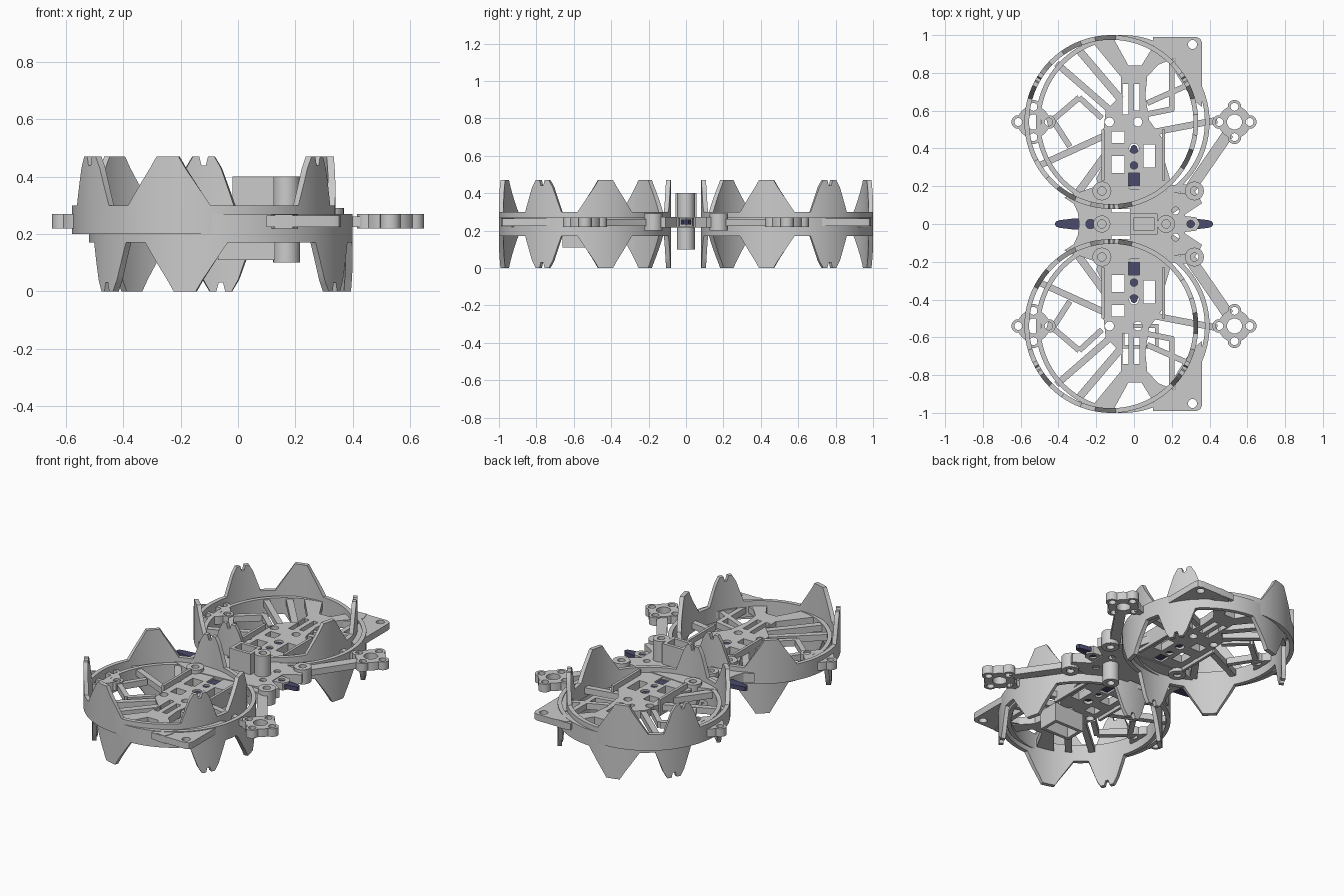
import bpy, bmesh, math
from math import sin, cos, radians, pi

if "Cube" in bpy.data.objects:
    bpy.data.objects.remove(bpy.data.objects["Cube"])

def circle(x, y, r, n=20):
    return [(x + r * cos(2 * pi * i / n), y + r * sin(2 * pi * i / n)) for i in range(n)]

def smooth(ob):
    bpy.ops.object.select_all(action='DESELECT')
    ob.select_set(True)
    bpy.context.view_layer.objects.active = ob
    bpy.ops.object.shade_smooth_by_angle(angle=radians(30))

def plate(name, loops, z0, z1, s=1, mat=None):
    """Flat plate: first loop is the outline, the others are holes; s=-1 mirrors in y."""
    cu = bpy.data.curves.new(name, 'CURVE')
    cu.dimensions, cu.fill_mode, cu.extrude = '2D', 'BOTH', (z1 - z0) / 2
    for lp in loops:
        sp = cu.splines.new('POLY')
        sp.points.add(len(lp) - 1)
        for p, (x, y) in zip(sp.points, lp):
            p.co = (x, y * s, 0, 1)
        sp.use_cyclic_u = True
    ob = bpy.data.objects.new(name, cu)
    ob.location.z = (z0 + z1) / 2
    bpy.context.collection.objects.link(ob)
    bpy.ops.object.select_all(action='DESELECT')
    ob.select_set(True)
    bpy.context.view_layer.objects.active = ob
    bpy.ops.object.convert(target='MESH')
    ob = bpy.context.object
    if mat:
        ob.data.materials.append(mat)
    smooth(ob)
    return ob

def bar(name, x1, y1, x2, y2, w, z0, z1, s=1):
    L = math.hypot(x2 - x1, y2 - y1)
    nx, ny = -(y2 - y1) / L * w / 2, (x2 - x1) / L * w / 2
    plate(name, [[(x1 + nx, y1 + ny), (x2 + nx, y2 + ny), (x2 - nx, y2 - ny), (x1 - nx, y1 - ny)]], z0, z1, s)

def box(x0, x1, y0, y1):
    return [(x0, y0), (x1, y0), (x1, y1), (x0, y1)]

# crown tooth profiles: (degrees from tooth centre, height above valley)
WIDE = [(-19, 0), (-8, .13), (-5, .17), (5, .17), (8, .13), (19, 0)]
TWIN = [(-14, 0), (-8, .13), (-5, .17), (-2, .17), (-1, .14), (1, .14), (2, .17), (5, .17), (8, .13), (14, 0)]

def tooth_height(a):
    for centre, prof in [(106, WIDE), (226, WIDE), (346, WIDE), (30, TWIN), (150, TWIN), (270, TWIN)]:
        d = (a - centre + 180) % 360 - 180
        for (a0, h0), (a1, h1) in zip(prof, prof[1:]):
            if a0 <= d <= a1:
                return h0 + (h1 - h0) * (d - a0) / (a1 - a0)
    return 0

def crown(name, cx, cy, base, valley, flip, s):
    bm = bmesh.new()
    rows = []
    for a in range(360):
        z = valley + flip * tooth_height(a)
        c, q = cos(radians(a)), sin(radians(a)) * s
        rows.append([bm.verts.new((cx + r * c, s * cy + r * q, h))
                     for r, h in ((.46, base), (.46, z), (.435, z), (.435, base))])
    for i in range(360):
        a, b = rows[i], rows[(i + 1) % 360]
        for k in range(4):
            bm.faces.new((a[k], b[k], b[(k + 1) % 4], a[(k + 1) % 4]))
    bmesh.ops.recalc_face_normals(bm, faces=bm.faces)
    me = bpy.data.meshes.new(name)
    bm.to_mesh(me)
    bm.free()
    ob = bpy.data.objects.new(name, me)
    bpy.context.collection.objects.link(ob)
    smooth(ob)

def pad_outline(cx, cy):
    pts = []
    for i in range(72):
        t = 2 * pi * i / 72
        d = (t + pi / 4) % (pi / 2) - pi / 4
        k = .036 ** 2 - (.081 * sin(d)) ** 2
        r = max(.085, .081 * cos(d) + math.sqrt(k)) if k > 0 else .085
        pts.append((cx + r * cos(t), cy + r * sin(t)))
    return pts

blue = bpy.data.materials.new("dark_blue")
blue.diffuse_color = (.07, .07, .15, 1)
blue.use_nodes = True
blue.node_tree.nodes["Principled BSDF"].inputs["Base Color"].default_value = blue.diffuse_color

# struts inside each ring: x1, y1, x2, y2, width
STRUTS = [(-.43, .55, -.29, .67, .03), (-.29, .67, -.17, .56, .03), (-.43, .55, -.34, .41, .03),
          (-.5, .31, -.15, .47, .035), (-.41, .85, -.1, .58, .035), (-.3, .93, -.07, .66, .04),
          (-.46, .54, -.42, .55, .05), (.2, .87, .2, .60, .03), (.21, .61, .06, .58, .03),
          (.44, .55, .02, .47, .035), (.3, .19, .5, .48, .06), (-.33, .12, -.14, .38, .04),
          (.34, .76, .07, .64, .03)]

for s, side in ((1, "back"), (-1, "front")):
    # toothed guard rings, upper and lower
    crown(side + "_upper_crown", -.12, .54, .20, .30, 1, s)
    crown(side + "_lower_crown", -.06, .54, .27, .17, -1, s)

    # central spine with forked end
    spine = [(-.15, .1), (-.2, .24), (-.15, .34), (-.17, .42), (-.15, .6), (-.07, .68), (-.07, .78),
             (-.21, .95), (-.17, .99), (-.11, .985), (-.03, .84), (.04, .84), (.13, .985), (.19, .99),
             (.21, .93), (.07, .78), (.06, .68), (.08, .55), (.16, .44), (.16, .34), (.19, .24), (.15, .1)]
    holes = [circle(-.13, .54, .024), circle(.02, .54, .024), circle(0, .4, .026), circle(0, .31, .02),
             box(-.06, -.03, .58, .74), box(.0, .03, .6, .74), box(-.12, -.05, .43, .49),
             box(.05, .11, .3, .42), box(-.12, -.05, .27, .36), box(-.03, .03, .18, .27)]
    plate(side + "_spine", [spine] + holes, .22, .268, s)

    # corner bracket
    corner = [(.1, .99), (.33, .99), (.352, .98), (.36, .96), (.36, .62), (.31, .66), (.22, .8), (.22, .88), (.12, .84)]
    plate(side + "_corner_bracket", [corner, circle(.31, .95, .024)], .225, .265, s)

    # struts
    for i, st in enumerate(STRUTS):
        bar(f"{side}_strut_{i}", *st, .224, .262, s)

    # motor mounts
    for mx, lr in ((.532, "right"), (-.532, "left")):
        mh = [circle(mx, .54, .04)] + [circle(mx + .08 * cos(k * pi / 2), .54 + .08 * sin(k * pi / 2), .021) for k in range(4)]
        plate(f"{side}_{lr}_motor_mount", [pad_outline(mx, .54)] + mh, .22, .27, s)

    # side walls and standoff bosses
    for wx in (-.165, .155):
        plate(side + "_side_wall", [box(wx - .008, wx + .008, .23, .5)], .20, .30, s)
    for bx in (-.17, .32):
        plate(side + "_boss", [circle(bx, .175, .05), circle(bx, .175, .022)], .20, .29, s)
    # splayed braces from the centre to the bosses
    bar(side + "_brace_right", .12, .04, .32, .175, .07, .222, .26, s)
    bar(side + "_cross_link", -.17, .175, .3, .19, .04, .221, .264, s)

# middle hub plate with concave ends
half = [(-.37, .14), (-.2, .2), (.2, .17), (.34, .15), (.36, .11), (.27, .05)]
left_arc = [(-.37 + .08 * cos(a), .14 * sin(a)) for a in (radians(d) for d in (-50, -25, 0, 25, 50))]
hub = left_arc + half + [(x, -y) for x, y in reversed(half)]
plate("hub_plate", [hub, circle(-.23, .0, .025), circle(.22, .07, .02), circle(.22, -.07, .02),
                    box(-.12, -.02, .06, .1), box(-.12, -.02, -.1, -.06)], .215, .272)
# hub end tabs
plate("right_tab", [[(.2, -.05), (.33, -.035), (.35, 0), (.33, .035), (.2, .05)], circle(.3, 0, .02)], .222, .268)

# coloured cross bar with rounded tips
tip = [(.42 + .025 * cos(radians(d)) - .025, .02 * sin(radians(d))) for d in (-90, -45, 0, 45, 90)]
arm = [(.2, -.035), (.33, -.028)] + tip + [(.33, .028), (.2, .035)]
for k in range(4):
    c, q = cos(k * pi / 2), sin(k * pi / 2)
    plate("cross_pin", [[(x * c - y * q, x * q + y * c) for x, y in arm]], .232, .258, 1, blue)

# centre post, small post and camera box
plate("centre_post", [circle(.17, 0, .047, 28), circle(.17, 0, .022)], .10, .40)
plate("rear_post", [circle(-.17, 0, .045, 28), circle(-.17, 0, .022)], .20, .29)
plate("camera_box", [box(-.02, .125, -.055, .055), box(.0, .105, -.035, .035)], .26, .40)
plate("hanging_box", [box(-.07, .13, -.66, -.53), box(-.05, .11, -.64, -.55)], .11, .225)
